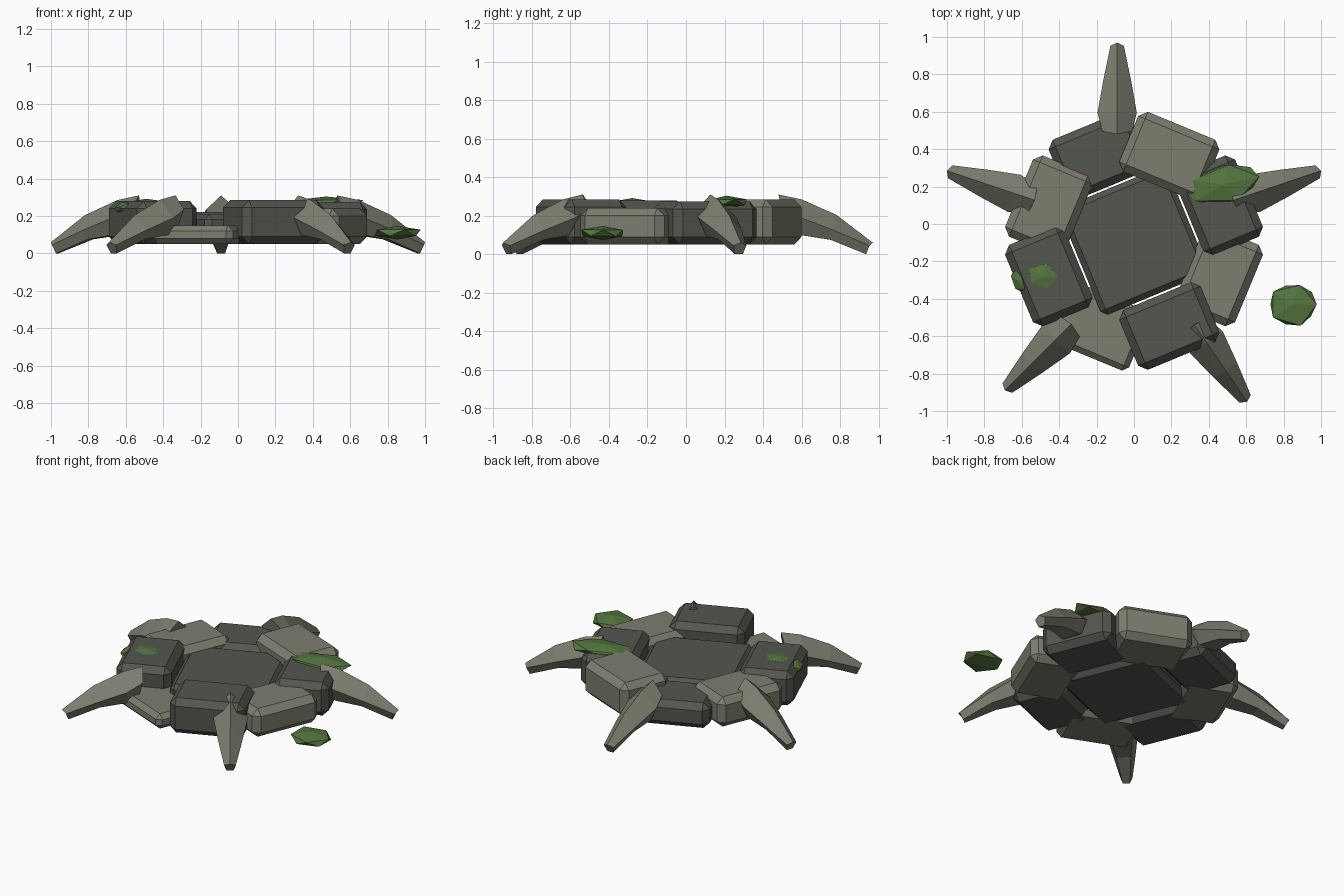
import bpy, bmesh, math, random
from mathutils import Vector, Matrix

if "Cube" in bpy.data.objects:
    bpy.data.objects.remove(bpy.data.objects["Cube"])

random.seed(4)


def material(name, rgb):
    m = bpy.data.materials.new(name)
    m.diffuse_color = (*rgb, 1)
    m.use_nodes = True
    m.node_tree.nodes["Principled BSDF"].inputs["Base Color"].default_value = m.diffuse_color
    return m


DARK = material("dark stone", (0.088, 0.092, 0.078))
LIGHT = material("light stone", (0.205, 0.205, 0.160))
MOSS = material("moss green", (0.088, 0.180, 0.050))
CENTRE = Vector((0, -0.09, 0))


def finish(bm, name, mat):
    bmesh.ops.recalc_face_normals(bm, faces=bm.faces)
    me = bpy.data.meshes.new(name)
    bm.to_mesh(me)
    bm.free()
    me.materials.append(mat)
    ob = bpy.data.objects.new(name, me)
    bpy.context.collection.objects.link(ob)
    return ob


def block(name, mat, radial, size, z0, z1, angle, bevel):
    """Chamfered block whose local x axis points outwards from the ring centre."""
    bm = bmesh.new()
    bmesh.ops.create_cube(bm, size=1)
    bmesh.ops.scale(bm, vec=(size[0], size[1], z1 - z0), verts=bm.verts)
    bmesh.ops.bevel(bm, geom=bm.edges[:], offset=bevel, segments=1,
                    profile=0.5, affect='EDGES')
    bmesh.ops.translate(bm, vec=(radial, 0, (z0 + z1) / 2), verts=bm.verts)
    turn = Matrix.Translation(CENTRE) @ Matrix.Rotation(math.radians(angle), 4, 'Z')
    bmesh.ops.transform(bm, matrix=turn, verts=bm.verts)
    return finish(bm, name, mat)


# Middle slab and the ring of eight stones with alternating colours
block("middle_slab", DARK, 0, (0.62, 0.62), 0.05, 0.21, 22.5, 0.03)
tops = [0.275, 0.285, 0.22, 0.25, 0.28, 0.15, 0.285, 0.24]
for i, top in enumerate(tops):
    mat = LIGHT if i % 2 else DARK
    block(f"ring_stone_{i + 1}", mat, 0.493, (0.345, 0.47), 0.05, top,
          22.5 + 45 * i, 0.04 if top > 0.2 else 0.03)


# Curved claws: (distance, ridge z, half width, side z, bottom distance, bottom z)
SECTIONS = [(0.02, 0.31, 0.08, 0.235, 0.05, 0.14),
            (0.14, 0.285, 0.105, 0.19, 0.13, 0.10),
            (0.32, 0.205, 0.075, 0.125, 0.29, 0.075),
            (0.51, 0.06, 0.036, 0.045, 0.475, 0.0)]


def claw(name, base, tip):
    base, tip = Vector((*base, 0)), Vector((*tip, 0))
    out = (tip - base).normalized()
    side = Vector((-out.y, out.x, 0))
    k = (tip - base).length / 0.51
    bm = bmesh.new()
    rings = []
    for d, ridge, w, mid, db, low in SECTIONS:
        dm = (d + db) / 2
        pts = [(d, 0, ridge), (dm, w, mid), (db, w * 0.6, low),
               (db, -w * 0.6, low), (dm, -w, mid)]
        rings.append([bm.verts.new(base + out * a * k + side * b + Vector((0, 0, c)))
                      for a, b, c in pts])
    for a, b in zip(rings, rings[1:]):
        for i in range(5):
            j = (i + 1) % 5
            bm.faces.new((a[i], a[j], b[j], b[i]))
    bm.faces.new(rings[0])
    bm.faces.new(rings[-1])
    finish(bm, name, LIGHT)


claw("claw_back", (-0.09, 0.46), (-0.09, 0.97))
claw("claw_left", (-0.51, 0.12), (-1.0, 0.285))
claw("claw_right", (0.51, 0.12), (1.0, 0.285))
claw("claw_front_left", (-0.32, -0.52), (-0.69, -0.89))
claw("claw_front_right", (0.31, -0.52), (0.605, -0.95))


# Flattened, irregular moss clumps
def moss(name, centre, radii, turn=0, tilt=0):
    bm = bmesh.new()
    bmesh.ops.create_icosphere(bm, subdivisions=1, radius=1)
    for v in bm.verts:
        v.co *= random.uniform(0.94, 1.08)
    bmesh.ops.scale(bm, vec=radii, verts=bm.verts)
    m = (Matrix.Translation(centre) @ Matrix.Rotation(math.radians(turn), 4, 'Z')
         @ Matrix.Rotation(math.radians(tilt), 4, 'Y'))
    bmesh.ops.transform(bm, matrix=m, verts=bm.verts)
    finish(bm, name, MOSS)


moss("moss_loose", (0.85, -0.43, 0.11), (0.14, 0.125, 0.037))
moss("moss_large", (0.47, 0.21, 0.27), (0.22, 0.11, 0.032), 12)
moss("moss_small_top", (-0.49, -0.28, 0.27), (0.09, 0.075, 0.022))
moss("moss_small_edge", (-0.615, -0.30, 0.25), (0.045, 0.07, 0.025), 20, -25)
